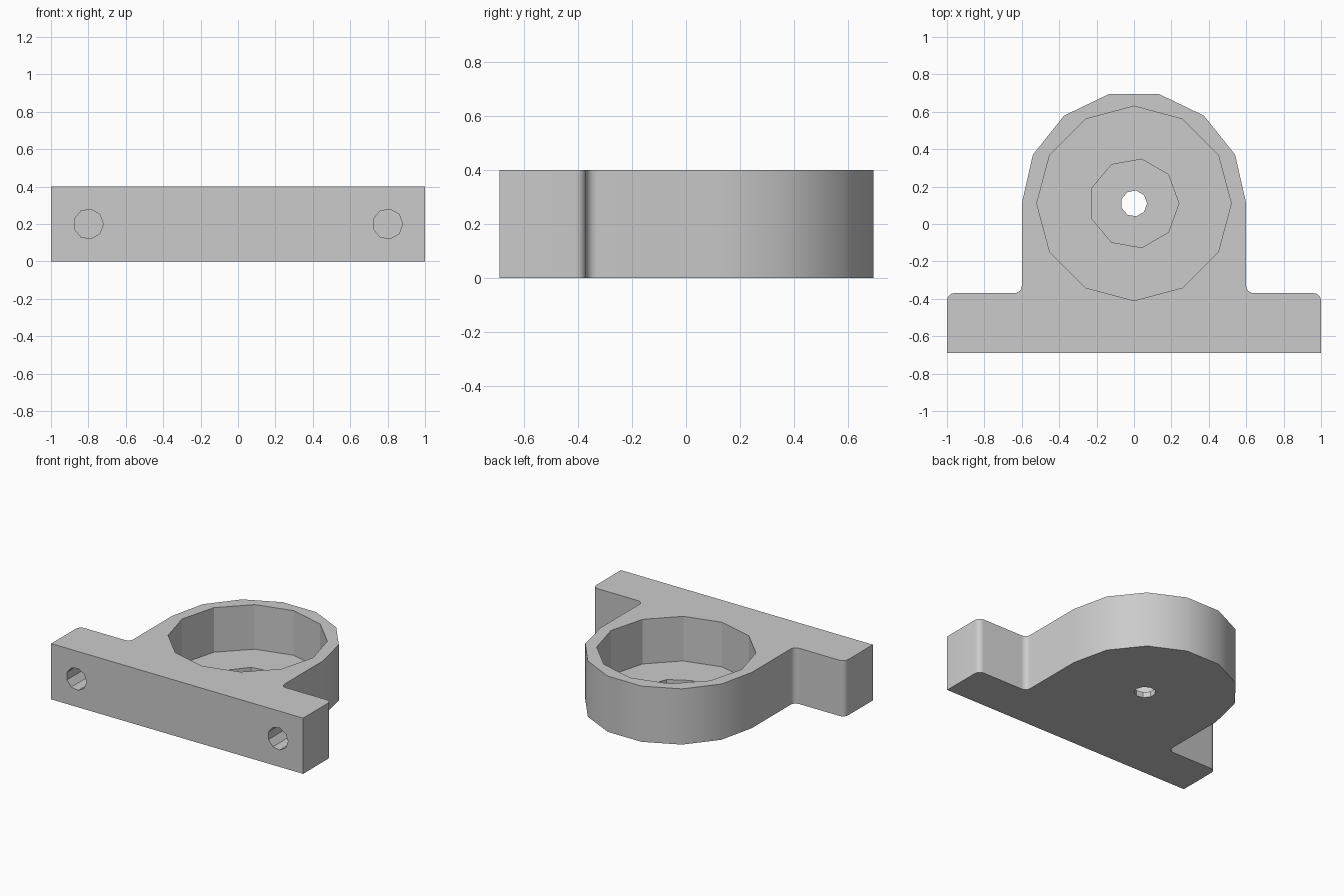
import bpy
import bmesh
from math import radians, pi, sin, cos
from mathutils import Matrix, Vector

cube = bpy.data.objects.get("Cube")
if cube:
    bpy.data.objects.remove(cube, do_unlink=True)

HEIGHT = 0.4
BORE_Y = 0.11
FILLET = 0.04

grey = bpy.data.materials.new("plain grey")
grey.use_nodes = True
colour = (0.6, 0.6, 0.6, 1)
grey.diffuse_color = colour
grey.node_tree.nodes["Principled BSDF"].inputs["Base Color"].default_value = colour


def add_object(name, bm):
    mesh = bpy.data.meshes.new(name)
    bmesh.ops.recalc_face_normals(bm, faces=bm.faces)
    bm.to_mesh(mesh)
    bm.free()
    mesh.materials.append(grey)
    obj = bpy.data.objects.new(name, mesh)
    bpy.context.collection.objects.link(obj)
    return obj


def arc(cx, cy, r, start, end, steps):
    angles = [radians(start + (end - start) * i / steps) for i in range(steps + 1)]
    return [(cx + r * cos(a), cy + r * sin(a)) for a in angles]


def cutter(name, radius, sides, start, end):
    """Prism running between two points, with one corner towards +x."""
    start, end = Vector(start), Vector(end)
    axis = end - start
    bm = bmesh.new()
    turn = Matrix.Rotation(pi / 2, 4, 'X') if abs(axis.y) > 0 else Matrix.Identity(4)
    bmesh.ops.create_cone(bm, cap_ends=True, segments=sides, radius1=radius,
                          radius2=radius, depth=axis.length)
    # put a corner of the prism on +x
    first = max(bm.verts, key=lambda v: v.co.x).co
    spin = Matrix.Rotation(-Vector((first.x, first.y)).angle_signed(Vector((1, 0))), 4, 'Z')
    if abs((spin @ first).y) > 0.0001:
        spin.invert()
    bmesh.ops.transform(bm, verts=bm.verts,
                        matrix=Matrix.Translation((start + end) / 2) @ turn @ spin)
    obj = add_object(name, bm)
    obj.hide_render = True
    return obj


# Bracket outline: right half of the flange, rounded corners, then the arch
right = [(1, -0.69)]
right += arc(1 - FILLET, -0.37 - FILLET, FILLET, 0, 90, 4)
right += arc(0.6 + FILLET, -0.37 + FILLET, FILLET, 270, 180, 4)
arch = arc(0, BORE_Y, 0.6, 0, 180, 7)
outline = right + arch + [(-x, y) for x, y in reversed(right)]

bm = bmesh.new()
base = bm.faces.new([bm.verts.new((x, y, 0)) for x, y in outline])
grown = bmesh.ops.extrude_face_region(bm, geom=[base], use_keep_orig=True)
bmesh.ops.translate(bm, vec=(0, 0, HEIGHT),
                    verts=[g for g in grown["geom"] if isinstance(g, bmesh.types.BMVert)])
bracket = add_object("mounting_bracket", bm)

# Pocket, stepped recess, through hole and the two blind screw holes
cutters = [
    cutter("pocket_cutter", 0.52, 12, (0, BORE_Y, 0.08), (0, BORE_Y, 0.5)),
    cutter("recess_cutter", 0.24, 9, (0, BORE_Y, 0.04), (0, BORE_Y, 0.3)),
    cutter("through_hole_cutter", 0.07, 9, (0, BORE_Y, -0.1), (0, BORE_Y, 0.2)),
]
for side, x in (("left", 0.8), ("right", -0.8)):
    cutters.append(cutter(side + "_screw_hole_cutter", 0.08, 9, (x, -0.8, 0.2), (x, -0.43, 0.2)))

bpy.ops.object.select_all(action='DESELECT')
bracket.select_set(True)
bpy.context.view_layer.objects.active = bracket
for tool in cutters:
    mod = bracket.modifiers.new(tool.name, 'BOOLEAN')
    mod.operation = 'DIFFERENCE'
    mod.solver = 'EXACT'
    mod.object = tool
    bpy.ops.object.modifier_apply(modifier=mod.name)
    bpy.data.objects.remove(tool, do_unlink=True)

# Smooth outer wall, crisp faceted bores
bpy.ops.object.shade_smooth_by_angle(angle=radians(28))
